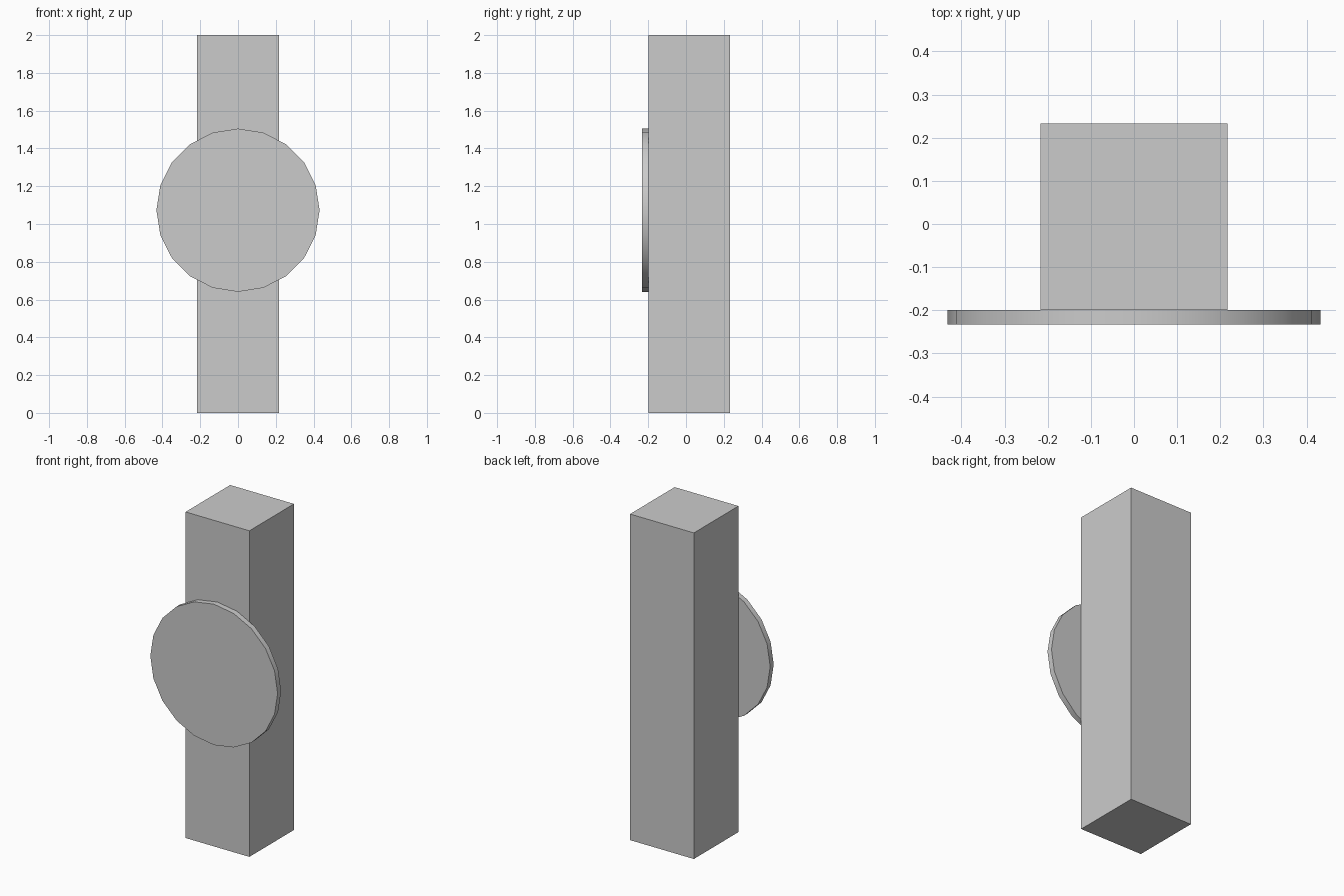
import bpy
import math

if "Cube" in bpy.data.objects:
    bpy.data.objects.remove(bpy.data.objects["Cube"])

# Square post
HALF = 0.2165
HEIGHT = 2.0
FRONT_Y, BACK_Y = -0.199, 0.233
bpy.ops.mesh.primitive_cube_add(size=1, location=(0, (FRONT_Y + BACK_Y) / 2, HEIGHT / 2))
post = bpy.context.object
post.name = "post"
post.scale = (2 * HALF, BACK_Y - FRONT_Y, HEIGHT)
bpy.ops.object.transform_apply(location=False, rotation=False, scale=True)

# Twenty-sided disc lying against the front of the post
THICK = 0.034
bpy.ops.mesh.primitive_cylinder_add(
    vertices=20, radius=0.432, depth=THICK,
    location=(0, FRONT_Y - THICK / 2, 1.073),
    rotation=(math.pi / 2, 0, 0))
disc = bpy.context.object
disc.name = "front_disc"
bpy.ops.object.transform_apply(location=False, rotation=True, scale=False)
bpy.ops.object.shade_smooth_by_angle(angle=math.radians(30))
